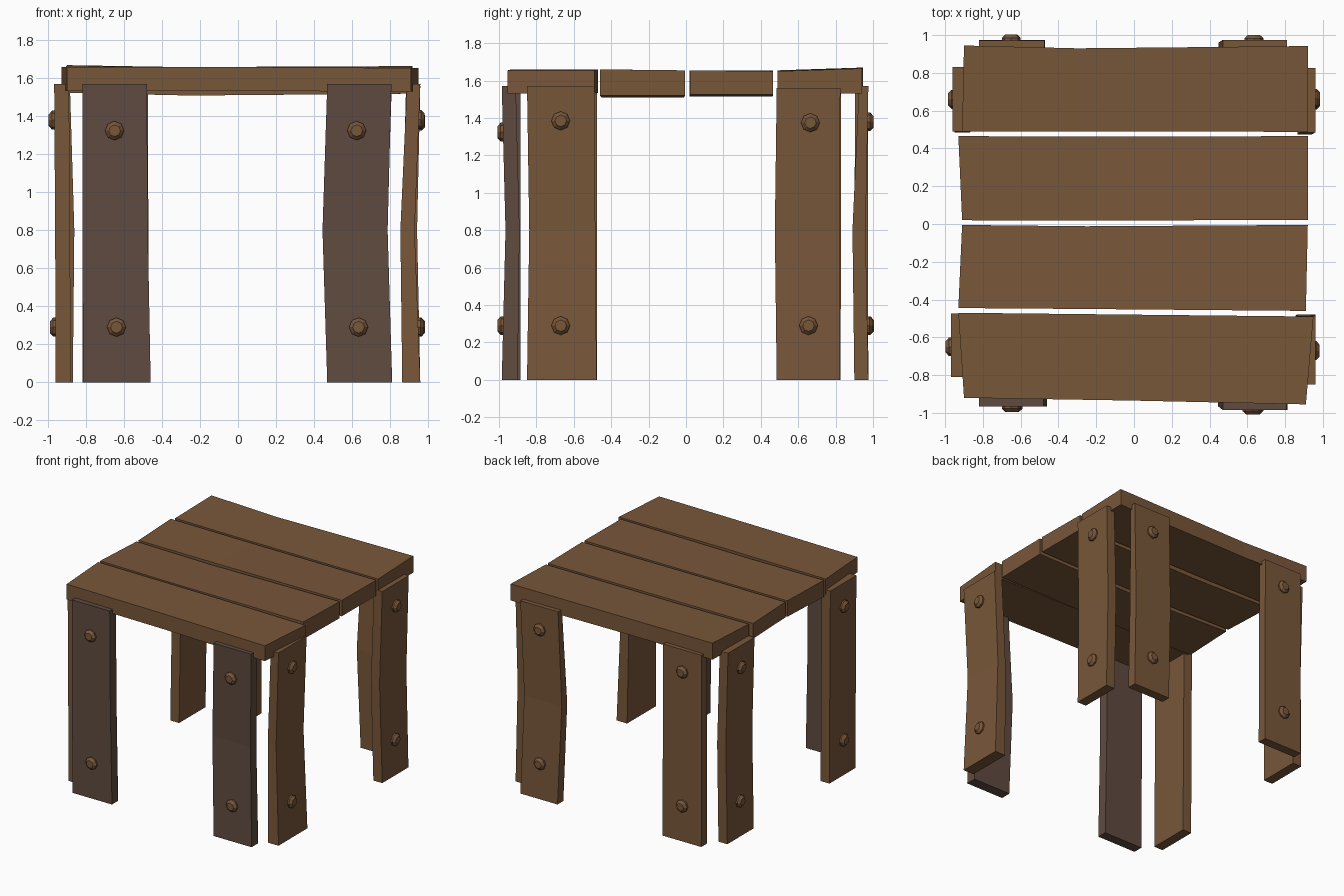
import bpy, bmesh
from mathutils import Vector


def material(name, color):
    m = bpy.data.materials.new(name)
    m.diffuse_color = color
    return m


WOOD = material("wood", (0.19, 0.095, 0.042, 1))
DARK = material("dark_wood", (0.115, 0.07, 0.05, 1))


def loft(name, rings, mat):
    """Flat-faced solid through a list of equal-length point rings."""
    bm = bmesh.new()
    rows = [[bm.verts.new(p) for p in ring] for ring in rings]
    n = len(rows[0])
    for a, b in zip(rows, rows[1:]):
        for i in range(n):
            j = (i + 1) % n
            bm.faces.new((a[i], a[j], b[j], b[i]))
    bm.faces.new(rows[0])
    bm.faces.new(rows[-1])
    bmesh.ops.recalc_face_normals(bm, faces=bm.faces)
    me = bpy.data.meshes.new(name)
    bm.to_mesh(me)
    bm.free()
    me.materials.append(mat)
    ob = bpy.data.objects.new(name, me)
    bpy.context.collection.objects.link(ob)
    return ob


def plank(name, sections):
    # section: x at front edge, x at back edge, y front, y back, z bottom, z top front, z top back
    loft(name, [[(xf, yf, zb), (xb, yb, zb), (xb, yb, ztb), (xf, yf, ztf)]
                for xf, xb, yf, yb, zb, ztf, ztb in sections], WOOD)


def bolt(name, base, out):
    # eight-sided bevelled bolt head
    rot = Vector((0, 0, 1)).rotation_difference(out).to_matrix()
    bm = bmesh.new()
    prof = [(0.05, -0.015), (0.05, 0.012), (0.031, 0.03)]
    bm.free()
    from_angle = [Vector((1, 0, 0)), Vector((1, 1, 0)).normalized(), Vector((0, 1, 0)),
                  Vector((-1, 1, 0)).normalized()]
    dirs = from_angle + [-v for v in from_angle]
    loft(name, [[base + rot @ (d * r + Vector((0, 0, h))) for d in dirs] for r, h in prof], WOOD)


def leg(name, axis, sign, top, sections, bolt_zs, bolt_c, mat=WOOD):
    """axis: 'x' or 'y' the board faces; sections (bottom, middle, top): low, high, inner, outer."""
    def pt(side, depth, z):
        return Vector((sign * depth, side, z)) if axis == 'x' else Vector((side, sign * depth, z))
    zs = (0, 0.8, top)
    loft(name, [[pt(lo, i, z), pt(hi, i, z), pt(hi, o, z), pt(lo, o, z)]
                for z, (lo, hi, i, o) in zip(zs, sections)], mat)
    for k, z in enumerate(bolt_zs):
        a, b = (0, 1) if z < 0.8 else (1, 2)
        t = (z - zs[a]) / (zs[b] - zs[a])
        depth = sections[a][3] * (1 - t) + sections[b][3] * t
        out = pt(0, 1, 0)
        bolt(f"{name}_bolt_{k + 1}", pt(bolt_c[k], depth, z), out)


# table top planks, front to back
plank("top_plank_front", [(-0.90, -0.93, -0.92, -0.47, 1.535, 1.66, 1.66),
                          (0.0, 0.0, -0.935, -0.48, 1.535, 1.66, 1.66),
                          (0.91, 0.95, -0.955, -0.49, 1.53, 1.655, 1.655)])
plank("top_plank_mid_front", [(-0.93, -0.91, -0.445, -0.005, 1.525, 1.66, 1.655),
                              (-0.25, -0.25, -0.45, -0.012, 1.51, 1.655, 1.65),
                              (0.91, 0.92, -0.46, -0.005, 1.52, 1.66, 1.655)])
plank("top_plank_mid_back", [(-0.91, -0.93, 0.02, 0.465, 1.53, 1.655, 1.655),
                             (-0.2, -0.2, 0.018, 0.463, 1.515, 1.655, 1.652),
                             (0.92, 0.92, 0.022, 0.465, 1.525, 1.655, 1.65)])
plank("top_plank_back", [(-0.91, -0.90, 0.49, 0.945, 1.535, 1.655, 1.67),
                         (-0.3, -0.3, 0.49, 0.93, 1.53, 1.65, 1.66),
                         (0.92, 0.92, 0.488, 0.942, 1.53, 1.65, 1.665)])

# front leg boards (dark)
leg("front_left_leg", 'y', -1, 1.57,
    [(-0.815, -0.46, 0.885, 0.965), (-0.82, -0.475, 0.885, 0.965), (-0.82, -0.48, 0.885, 0.965)],
    (0.29, 1.325), (-0.64, -0.65), DARK)
leg("front_right_leg", 'y', -1, 1.57,
    [(0.47, 0.812, 0.90, 0.985), (0.445, 0.788, 0.89, 0.965), (0.47, 0.808, 0.91, 0.985)],
    (0.29, 1.325), (0.635, 0.625), DARK)

# back leg boards
leg("back_left_leg", 'y', 1, 1.56,
    [(-0.82, -0.47, 0.90, 0.975), (-0.82, -0.472, 0.90, 0.972), (-0.82, -0.475, 0.905, 0.972)],
    (0.29, 1.38), (-0.65, -0.65))
leg("back_right_leg", 'y', 1, 1.57,
    [(0.475, 0.81, 0.90, 0.975), (0.447, 0.785, 0.89, 0.96), (0.47, 0.81, 0.925, 0.975)],
    (0.29, 1.38), (0.635, 0.635))

# left side boards
leg("left_front_side_leg", 'x', -1, 1.57,
    [(-0.81, -0.475, 0.88, 0.96), (-0.81, -0.475, 0.885, 0.963), (-0.81, -0.475, 0.89, 0.968)],
    (0.29, 1.38), (-0.65, -0.65))
leg("left_back_side_leg", 'x', -1, 1.56,
    [(0.485, 0.825, 0.87, 0.95), (0.49, 0.83, 0.862, 0.94), (0.49, 0.83, 0.885, 0.96)],
    (0.29, 1.38), (0.66, 0.66))

# right side boards
leg("right_front_side_leg", 'x', 1, 1.57,
    [(-0.85, -0.478, 0.865, 0.96), (-0.838, -0.485, 0.855, 0.93), (-0.85, -0.488, 0.89, 0.96)],
    (0.29, 1.385), (-0.67, -0.67))
leg("right_back_side_leg", 'x', 1, 1.56,
    [(0.485, 0.822, 0.88, 0.96), (0.475, 0.82, 0.865, 0.943), (0.485, 0.825, 0.885, 0.96)],
    (0.29, 1.375), (0.655, 0.665))
